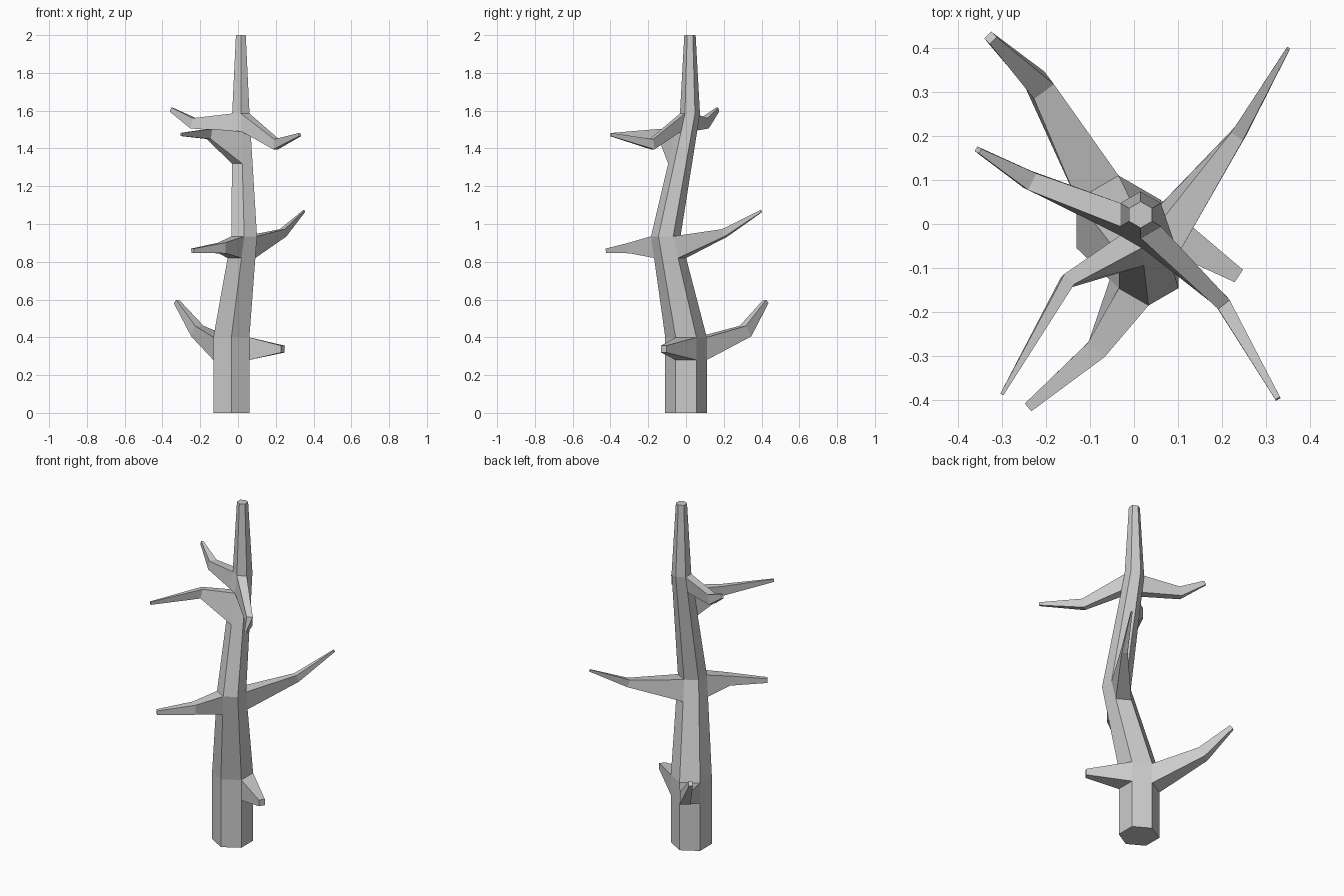
import bpy, bmesh, math
from mathutils import Vector

if "Cube" in bpy.data.objects:
    bpy.data.objects.remove(bpy.data.objects["Cube"])

SIDES = 6
bm = bmesh.new()

# trunk rings: x, y, z, radius (key stations, in-between rings interpolated)
KEYS = [(-0.035, 0, 0, 0.11), (-0.035, 0, 0.40, 0.11), (0.033, -0.107, 0.935, 0.078),
        (0.015, 0.021, 1.585, 0.053), (0.015, 0.021, 2.0, 0.03)]
LEVELS = [0, 0.28, 0.40, 0.82, 0.935, 1.32, 1.49, 1.585, 2.0]


def station(z):
    for a, b in zip(KEYS, KEYS[1:]):
        if z <= b[2]:
            t = (z - a[2]) / (b[2] - a[2])
            return [p + (q - p) * t for p, q in zip(a, b)]


rings = []
for z in LEVELS:
    x, y, _, r = station(z)
    angles = [math.radians(60 * i - 30) for i in range(SIDES)]
    rings.append([bm.verts.new((x + r * math.cos(a), y + r * math.sin(a), z)) for a in angles])


def section(center, direction, w, h):
    d = direction.normalized()
    s = Vector((0, 0, 1)).cross(d).normalized()
    u = d.cross(s)
    return [bm.verts.new(center + s * w / 2 * i + u * h / 2 * j)
            for i, j in ((-1, -1), (1, -1), (1, 1), (-1, 1))]


# branches: (ring level, trunk side) -> stations (centre, width, height)
BRANCHES = {
    (1, 2): [((-0.215, 0.315, 0.433), 0.056, 0.066), ((-0.326, 0.423, 0.59), 0.022, 0.025)],
    (1, 0): [((0.238, -0.118, 0.338), 0.034, 0.036)],
    (3, 1): [((0.238, 0.205, 0.953), 0.032, 0.042), ((0.35, 0.398, 1.068), 0.008, 0.012)],
    (3, 4): [((-0.085, -0.285, 0.873), 0.05, 0.056), ((-0.24, -0.416, 0.858), 0.023, 0.024)],
    (5, 4): [((-0.151, -0.129, 1.477), 0.032, 0.055), ((-0.3, -0.387, 1.474), 0.008, 0.017)],
    (6, 3): [((-0.237, 0.099, 1.533), 0.042, 0.056), ((-0.354, 0.168, 1.606), 0.012, 0.024)],
    (6, 5): [((0.202, -0.18, 1.422), 0.033, 0.054), ((0.327, -0.397, 1.473), 0.012, 0.017)],
}

# trunk skin, with each branch growing out of its own side panel
bm.faces.new(rings[0][::-1])
bm.faces.new(rings[-1])
for k in range(len(rings) - 1):
    for i in range(SIDES):
        j = (i + 1) % SIDES
        quad = [rings[k][i], rings[k][j], rings[k + 1][j], rings[k + 1][i]]
        stops = BRANCHES.get((k, i), [])
        points = [sum((v.co for v in quad), Vector()) / 4] + [Vector(s[0]) for s in stops]
        for n, (_, w, h) in enumerate(stops, 1):
            d = (points[n] - points[n - 1]).normalized()
            if n < len(stops):
                d += (points[n + 1] - points[n]).normalized()
            outer = section(points[n], d, w, h)
            for a in range(4):
                b = (a + 1) % 4
                bm.faces.new((quad[a], quad[b], outer[b], outer[a]))
            quad = outer
        bm.faces.new(quad)

bmesh.ops.recalc_face_normals(bm, faces=bm.faces)
mesh = bpy.data.meshes.new("dead_tree")
bm.to_mesh(mesh)
bm.free()
bpy.context.collection.objects.link(bpy.data.objects.new("dead_tree", mesh))
